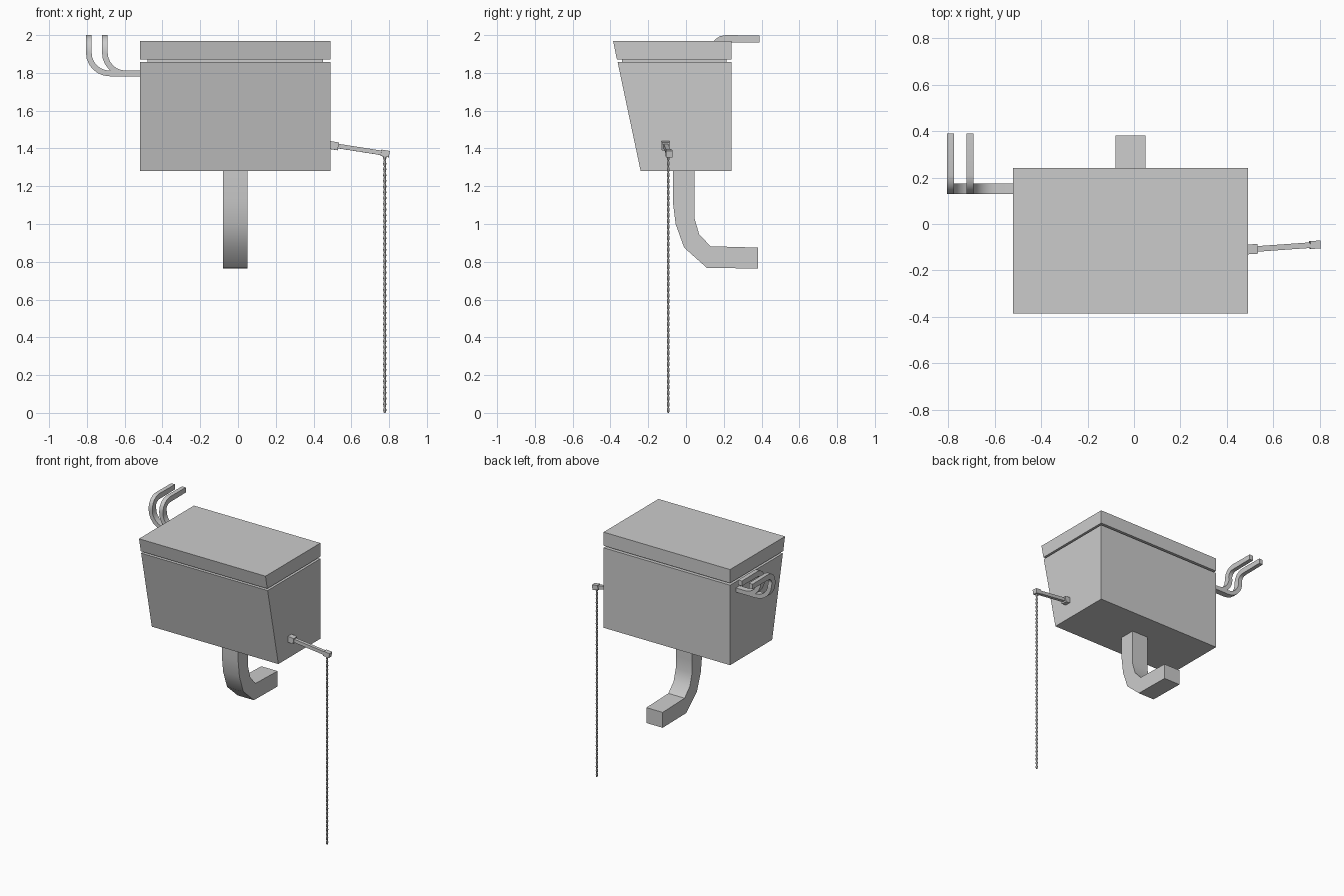
import bpy, math
from mathutils import Vector

if "Cube" in bpy.data.objects:
    bpy.data.objects.remove(bpy.data.objects["Cube"])


def mesh_object(name, verts, faces, smooth=None):
    me = bpy.data.meshes.new(name)
    me.from_pydata([tuple(v) for v in verts], [], faces)
    ob = bpy.data.objects.new(name, me)
    bpy.context.collection.objects.link(ob)
    bpy.ops.object.select_all(action='DESELECT')
    ob.select_set(True)
    bpy.context.view_layer.objects.active = ob
    bpy.ops.object.mode_set(mode='EDIT')
    bpy.ops.mesh.select_all(action='SELECT')
    bpy.ops.mesh.normals_make_consistent(inside=False)
    bpy.ops.object.mode_set(mode='OBJECT')
    if smooth:
        bpy.ops.object.shade_smooth_by_angle(angle=math.radians(smooth))
    return ob


def loft(name, rings, smooth=None):
    """Skin a list of equal-length rings and cap both ends."""
    n = len(rings[0])
    verts = [v for r in rings for v in r]
    faces = [(i * n + j, i * n + (j + 1) % n, (i + 1) * n + (j + 1) % n, (i + 1) * n + j)
             for i in range(len(rings) - 1) for j in range(n)]
    faces += [tuple(range(n)), tuple(range(len(verts) - n, len(verts)))]
    return mesh_object(name, verts, faces, smooth)


def side_prism(name, profile, x0, x1):
    """Extrude a (y, z) profile along x."""
    return loft(name, [[(x, y, z) for y, z in profile] for x in (x0, x1)])


def rect(c, a, b):
    c, a, b = Vector(c), Vector(a), Vector(b)
    return [c - a - b, c + a - b, c + a + b, c - a + b]


def bar(name, p0, p1, w, h):
    """Rectangular bar between two points."""
    p0, p1 = Vector(p0), Vector(p1)
    d = (p1 - p0).normalized()
    side = d.cross(Vector((0, 0, 1))).normalized()
    up = side.cross(d)
    return loft(name, [rect(p, side * w / 2, up * h / 2) for p in (p0, p1)])


# Tank with sloping front, recessed neck and lid
side_prism("cistern_tank", [(0.24, 1.28), (0.24, 1.857), (-0.362, 1.857), (-0.24, 1.28)], -0.52, 0.49)
side_prism("cistern_neck", [(0.215, 1.85), (0.215, 1.88), (-0.34, 1.88), (-0.34, 1.85)], -0.48, 0.45)
side_prism("cistern_lid", [(0.24, 1.872), (0.24, 1.97), (-0.386, 1.97), (-0.366, 1.872)], -0.52, 0.49)

# Flush pipe: square section bending towards the wall
outer = [(-0.07, 1.28), (-0.07, 1.12), (-0.055, 1.0), (-0.01, 0.875), (0.11, 0.768), (0.38, 0.764)]
inner = [(0.045, 1.28), (0.045, 1.12), (0.045, 1.03), (0.07, 0.945), (0.13, 0.882), (0.38, 0.875)]
loft("flush_pipe", [[(-0.08, *o), (0.05, *o), (0.05, *i), (-0.08, *i)]
                    for o, i in zip(outer, inner)], 32)

# Two supply pipes: sideways, curving up, then back to the wall
for name, x in (("supply_pipe_inner", -0.705), ("supply_pipe_outer", -0.79)):
    y, r, half = 0.152, 0.11, (0, 0.022, 0)
    cx, cz = x + r, 1.797 + r
    rings = [rect((-0.51, y, 1.797), (0, 0, -0.015), half)]
    for k in range(7):
        t = math.radians(90 * k / 6)
        out = Vector((-math.sin(t), 0, -math.cos(t)))
        rings.append(rect(Vector((cx, y, cz)) + out * r, out * 0.015, half))
    cy, cz2, r2 = 0.21, 1.92, 0.06
    for k in range(5):
        t = math.radians(90 * k / 4)
        out = Vector((0, -math.cos(t), math.sin(t)))
        # Outward in the first bend is -x, the y axis becomes the second bend's radius
        rings.append(rect(Vector((x, cy, cz2)) + out * r2, (-0.015, 0, 0), out * -0.02))
    rings.append(rect((x, 0.39, cz2 + r2), (-0.015, 0, 0), (0, 0, -0.018)))
    loft(name, rings, 32)

# Flush lever with pivot block and end block
bar("lever_pivot", (0.48, -0.11, 1.419), (0.53, -0.107, 1.411), 0.042, 0.042)
bar("lever_arm", (0.52, -0.108, 1.414), (0.775, -0.09, 1.374), 0.024, 0.024)
bar("lever_tip", (0.757, -0.091, 1.377), (0.80, -0.088, 1.37), 0.034, 0.034)

# Pull chain: a string of small faceted beads
beads, top = 45, 1.365
rings = []
for k in range(2 * beads + 1):
    rad = 0.009 if k % 2 else 0.005
    z = top * k / (2 * beads)
    rings.append([(0.777 + rad * math.cos(a * math.pi / 3), -0.094 + rad * math.sin(a * math.pi / 3), z)
                  for a in range(6)])
loft("pull_chain", rings)
